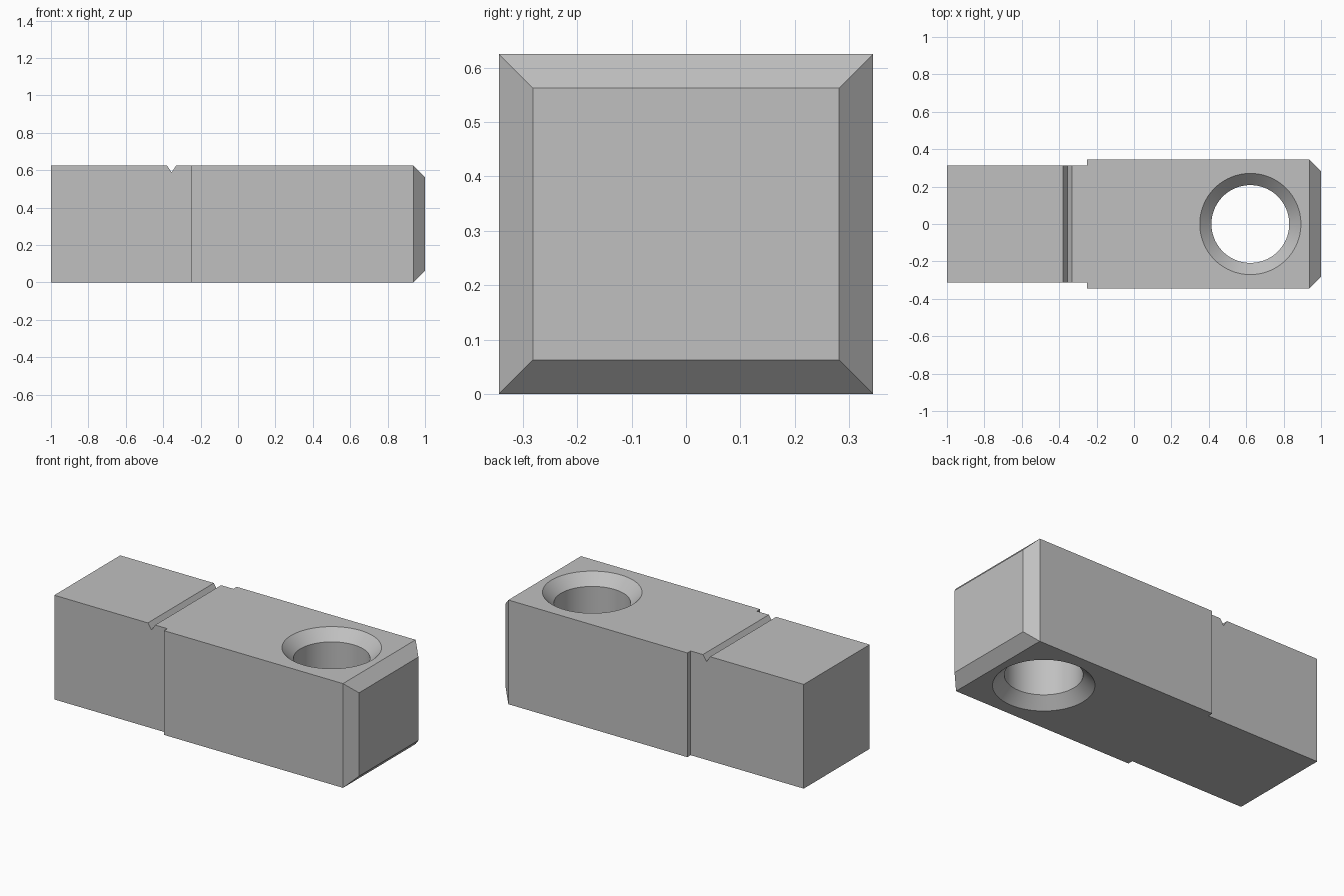
import bpy, bmesh, math
from mathutils import Matrix

if "Cube" in bpy.data.objects:
    bpy.data.objects.remove(bpy.data.objects["Cube"], do_unlink=True)

HEIGHT = 0.625
NARROW, WIDE = 0.3125, 0.344      # half widths of tail and head
STEP_X, CHAMFER = -0.25, 0.0625
HOLE_X, HOLE_R = 0.622, 0.208
GROOVE_X, GROOVE_W, GROOVE_D = -0.355, 0.024, 0.036

grey = bpy.data.materials.new("plain grey")
grey.use_nodes = True
grey.diffuse_color = (0.53, 0.53, 0.53, 1)
grey.node_tree.nodes["Principled BSDF"].inputs["Base Color"].default_value = grey.diffuse_color


def make_object(name, bm):
    bmesh.ops.recalc_face_normals(bm, faces=bm.faces)
    mesh = bpy.data.meshes.new(name)
    bm.to_mesh(mesh)
    bm.free()
    mesh.materials.append(grey)
    obj = bpy.data.objects.new(name, mesh)
    bpy.context.collection.objects.link(obj)
    return obj


def prism(points, direction):
    """Extrude a closed outline along a direction."""
    bm = bmesh.new()
    face = bm.faces.new([bm.verts.new(p) for p in points])
    new = bmesh.ops.extrude_face_region(bm, geom=[face])["geom"]
    bmesh.ops.translate(bm, vec=direction,
                        verts=[v for v in new if isinstance(v, bmesh.types.BMVert)])
    return bm


# Stepped block: narrow tail, wider head, chamfered end
side = [(-1, NARROW), (STEP_X, NARROW), (STEP_X, WIDE), (1, WIDE)]
plan = [(x, y, 0) for x, y in side] + [(x, -y, 0) for x, y in reversed(side)]
bm = prism(plan, (0, 0, HEIGHT))
end_edges = [e for e in bm.edges if all(v.co.x > 0.99 for v in e.verts)]
bmesh.ops.bevel(bm, geom=end_edges, offset=CHAMFER, offset_type='OFFSET',
                segments=1, affect='EDGES')
block = make_object("stepped_block", bm)

# V groove cutter across the top, carried a little above the surface
rise = 0.5
spread = GROOVE_W * (GROOVE_D + rise) / GROOVE_D
top = HEIGHT + rise
groove = make_object("groove_cutter", prism(
    [(GROOVE_X, -1, HEIGHT - GROOVE_D), (GROOVE_X + spread, -1, top),
     (GROOVE_X - spread, -1, top)], (0, 2, 0)))

# Countersunk hole cutter, flared at both faces
bm = bmesh.new()
over = 0.05
flare = HOLE_R + CHAMFER + over
profile = [(0, -over), (flare, -over), (HOLE_R, CHAMFER),
           (HOLE_R, HEIGHT - CHAMFER), (flare, HEIGHT + over), (0, HEIGHT + over)]
verts = [bm.verts.new((r, 0, z)) for r, z in profile]
edges = [bm.edges.new(pair) for pair in zip(verts, verts[1:])]
bmesh.ops.spin(bm, geom=verts + edges, cent=(0, 0, 0), axis=(0, 0, 1),
               angle=math.tau, steps=96)
bmesh.ops.remove_doubles(bm, verts=bm.verts, dist=1e-5)
bmesh.ops.transform(bm, matrix=Matrix.Translation((HOLE_X, 0, 0)), verts=bm.verts)
hole = make_object("hole_cutter", bm)

# Cut, then discard the cutters
bpy.ops.object.select_all(action='DESELECT')
bpy.context.view_layer.objects.active = block
block.select_set(True)
for cutter in (groove, hole):
    cutter.hide_render = True
    cut = block.modifiers.new(cutter.name, 'BOOLEAN')
    cut.operation, cut.solver, cut.object = 'DIFFERENCE', 'EXACT', cutter
    bpy.ops.object.modifier_apply(modifier=cut.name)
    bpy.data.objects.remove(cutter, do_unlink=True)

bpy.ops.object.shade_smooth_by_angle(angle=math.radians(20))
